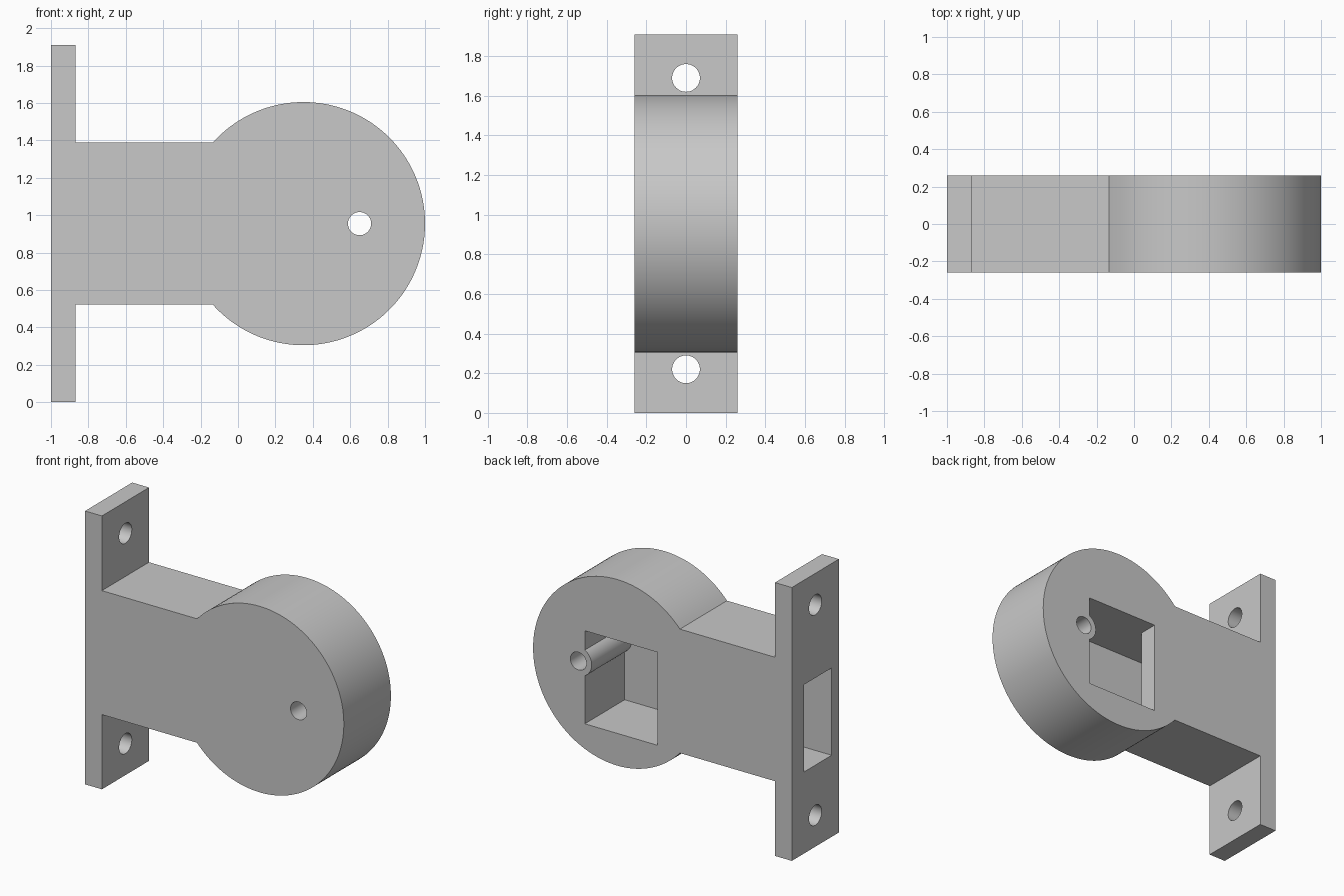
import bpy, bmesh, math
from mathutils import Matrix, Vector

default = bpy.data.objects.get("Cube")
if default:
    bpy.data.objects.remove(default, do_unlink=True)

GREY = (0.58, 0.58, 0.58, 1.0)
mat = bpy.data.materials.new("plain grey")
mat.use_nodes = True
mat.diffuse_color = GREY
bsdf = next(n for n in mat.node_tree.nodes if n.type == 'BSDF_PRINCIPLED')
bsdf.inputs["Base Color"].default_value = GREY

HALF = 0.26          # half thickness of the bracket
MID = 0.955          # height of the centre line
TOP = 2 * MID


def finish(name, bm):
    bmesh.ops.recalc_face_normals(bm, faces=bm.faces)
    mesh = bpy.data.meshes.new(name)
    bm.to_mesh(mesh)
    bm.free()
    mesh.materials.append(mat)
    obj = bpy.data.objects.new(name, mesh)
    bpy.context.collection.objects.link(obj)
    return obj


def box(name, low, high):
    low, high = Vector(low), Vector(high)
    bm = bmesh.new()
    bmesh.ops.create_cube(bm, size=1)
    bmesh.ops.scale(bm, vec=high - low, verts=bm.verts)
    bmesh.ops.translate(bm, vec=(low + high) / 2, verts=bm.verts)
    return finish(name, bm)


def rod(name, centre, radius, length, axis):
    turn = Matrix.Rotation(math.pi / 2, 4, 'X' if axis == 'Y' else 'Y')
    bm = bmesh.new()
    bmesh.ops.create_cone(bm, cap_ends=True, segments=48, radius1=radius,
                          radius2=radius, depth=length,
                          matrix=Matrix.Translation(centre) @ turn)
    return finish(name, bm)


def cut(target, cutter):
    mod = target.modifiers.new("cut", 'BOOLEAN')
    mod.operation, mod.solver, mod.object = 'DIFFERENCE', 'EXACT', cutter
    bpy.context.view_layer.objects.active = target
    bpy.ops.object.modifier_apply(modifier=mod.name)
    bpy.data.objects.remove(cutter, do_unlink=True)


# Bracket body: wall plate, arm and round head in one extruded outline
arm, radius, head_x, steps = 0.433, 0.65, 0.35, 120
start = math.pi - math.asin(arm / radius)
arc = [start * (1 - 2 * i / steps) for i in range(steps + 1)]
outline = [(-1, 0), (-1, TOP), (-0.87, TOP), (-0.87, MID + arm)]
outline += [(head_x + radius * math.cos(a), MID + radius * math.sin(a)) for a in arc]
outline += [(-0.87, MID - arm), (-0.87, 0)]
bm = bmesh.new()
face = bm.faces.new([bm.verts.new((x, -HALF, z)) for x, z in outline])
swept = bmesh.ops.extrude_face_region(bm, geom=[face])["geom"]
bmesh.ops.translate(bm, vec=(0, 2 * HALF, 0),
                    verts=[v for v in swept if isinstance(v, bmesh.types.BMVert)])
body = finish("bracket_body", bm)

# Square pocket in the back, leaving the round post standing
post_centre = (0.65, 0, MID)
pocket = box("pocket_cutter", (0.04, -0.18, 0.53), (0.60, 0.5, 1.18))
cut(pocket, rod("post", post_centre, 0.103, 2, 'Y'))
cut(body, pocket)

# Passage from the wall plate into the pocket
cut(body, box("passage_cutter", (-1.2, -0.18, 0.57), (0.3, 0.124, 1.18)))

# Pin hole through the post, screw holes through the plate
cut(body, rod("pin_hole_cutter", post_centre, 0.062, 2, 'Y'))
for z in (0.22, 1.69):
    cut(body, rod("screw_hole_cutter", (-0.935, 0, z), 0.07, 0.4, 'X'))

bpy.ops.object.select_all(action='DESELECT')
body.select_set(True)
bpy.context.view_layer.objects.active = body
bpy.ops.object.shade_smooth_by_angle(angle=math.radians(30))
